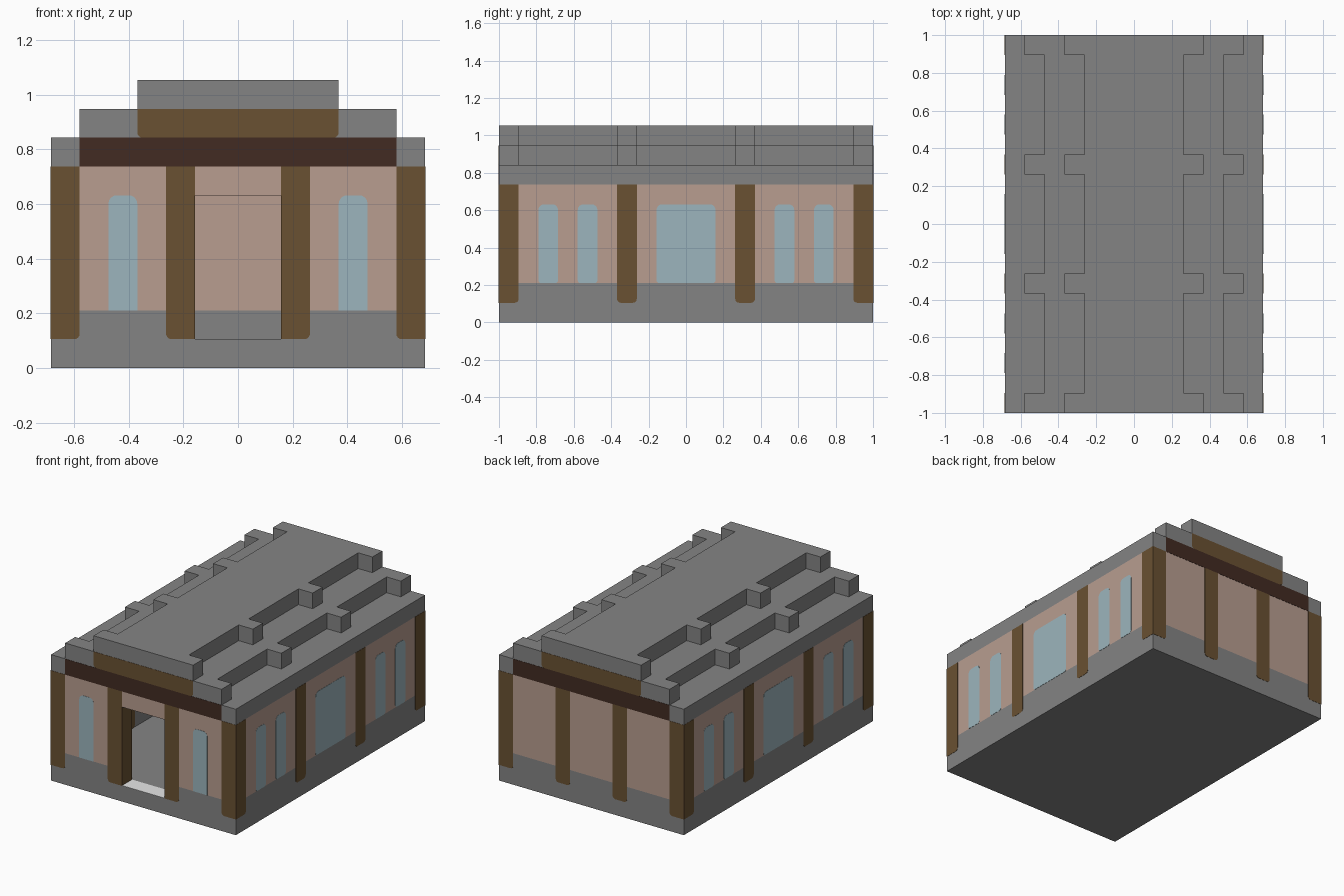
import bpy, bmesh
from math import pi, cos, sin
from mathutils import Matrix

cube = bpy.data.objects.get("Cube")
if cube:
    bpy.data.objects.remove(cube)

U = 2 / 19                      # building module
HX, HY = 6.5 * U, 9.5 * U       # half width, half length
E = 0.0015                      # how far painted plates stand proud


def material(name, *srgb):
    col = [((c / 255 + 0.055) / 1.055) ** 2.4 for c in srgb] + [1]
    m = bpy.data.materials.new(name)
    m.use_nodes = True
    m.diffuse_color = col
    m.node_tree.nodes["Principled BSDF"].inputs["Base Color"].default_value = col
    return m


STONE = material("grey stone", 132, 132, 132)
PLASTER = material("pink plaster", 184, 157, 144)
TIMBER = material("brown timber", 106, 81, 50)
DARK = material("dark brown timber", 66, 43, 34)
GLASS = material("pale blue glass", 156, 181, 189)
PALE = material("pale threshold", 248, 248, 248)


def prism(name, pts, levels, mats, frame=Matrix()):
    """Extrude an outline through the levels, one material per storey."""
    bm = bmesh.new()
    rings = [[bm.verts.new((u, v, w)) for u, v in pts] for w in levels]
    n = len(pts)
    bm.faces.new(rings[0][::-1])
    for k, (low, high) in enumerate(zip(rings, rings[1:])):
        for i in range(n):
            j = (i + 1) % n
            bm.faces.new((low[i], low[j], high[j], high[i])).material_index = k
    bm.faces.new(rings[-1]).material_index = len(mats) - 1
    bm.transform(frame)
    bmesh.ops.recalc_face_normals(bm, faces=bm.faces)
    me = bpy.data.meshes.new(name)
    bm.to_mesh(me)
    bm.free()
    for m in mats:
        me.materials.append(m)
    ob = bpy.data.objects.new(name, me)
    bpy.context.collection.objects.link(ob)
    return ob


def rect(u0, u1, v0, v1, radii=(0, 0, 0, 0)):
    """Rectangle with a radius per corner, from bottom left anticlockwise."""
    pts = []
    corners = [(u0, v0, 1, 1), (u1, v0, -1, 1), (u1, v1, -1, -1), (u0, v1, 1, -1)]
    for k, ((u, v, su, sv), r) in enumerate(zip(corners, radii)):
        if not r:
            pts.append((u, v))
            continue
        for s in range(5):
            a = pi + (k + s / 4) * pi / 2
            pts.append((u + su * r + r * cos(a), v + sv * r + r * sin(a)))
    return pts


def panel(name, side, outline, mat, depth=E):
    """Upright panel on one facade, slightly proud of the wall."""
    turn, dist = FACADES[side][:2]
    frame = Matrix.Rotation(turn, 4, 'Z') @ Matrix.Rotation(pi / 2, 4, 'X')
    return prism(f"{side}_{name}", outline, (dist - depth, dist + E), [mat], frame)


# Facade: turn, distance from centre, half width, inner column centre
FACADES = {
    "front": (0, HY, HX, 2 * U),
    "left": (pi / 2, HX, HY, 3 * U),
    "back": (pi, HY, HX, 2 * U),
    "right": (-pi / 2, HX, HY, 3 * U),
}

# Floor slab and the hollow walls with a gap for the doorway
prism("floor_slab", rect(-HX, HX, -HY, HY), (0, U), [STONE])
D = 1.55 * U
half = [(D, -HY), (HX, -HY), (HX, HY)]
inner = [(HX - U, HY - U), (HX - U, U - HY), (D, U - HY)]
mirror = lambda pts: [(-x, y) for x, y in reversed(pts)]
prism("walls", half + mirror(half) + mirror(inner) + inner,
      (U, 2 * U, 7 * U), [STONE, PLASTER])
prism("door_lintel", rect(-D, D, -HY, U - HY), (6 * U, 7 * U), [PLASTER])
prism("door_threshold", rect(-1.5 * U, 1.5 * U, -HY, U - HY), (U, U + E), [PALE])

# Columns: corner facings and full-depth intermediate posts
R = 0.02
for side, (turn, dist, h, mid) in FACADES.items():
    for s, label in ((-1, "a"), (1, "b")):
        a, b = sorted((s * (h + E), s * (h - U)))
        panel(f"corner_column_{label}", side,
              rect(a, b, U, 7 * U, (R if s > 0 else 0, R if s < 0 else 0, 0, 0)), TIMBER)
        c = s * mid
        round_in = 0 if side == "front" else R
        radii = (R, round_in, 0, 0) if s < 0 else (round_in, R, 0, 0)
        panel(f"column_{label}", side,
              rect(c - U / 2, c + U / 2, U, 7 * U, radii), TIMBER, U + E)

# Windows: centre and width in modules
WINDOWS = {"front": [(-4, 1), (4, 1)]}
WINDOWS["left"] = WINDOWS["right"] = [(-7, 1), (-5, 1), (0, 3), (5, 1), (7, 1)]
for side, row in WINDOWS.items():
    foot = 0 if side == "front" else 0.015
    for i, (c, w) in enumerate(row):
        panel(f"window_{i + 1}", side,
              rect((c - w / 2) * U, (c + w / 2) * U, 2 * U, 6 * U,
                   (foot, foot, 0.03, 0.03)), GLASS)

# Roof slab and two stepped tiers with projecting blocks along the sides
prism("roof_slab", rect(-HX, HX, -HY, HY), (7 * U, 8 * U), [STONE])
for name, wide, z in (("lower_roof_tier", 5.5, 8), ("upper_roof_tier", 3.5, 9)):
    edge = []
    for c in (-9, -3, 3, 9):
        edge += [((wide - 1) * U, (c - 0.5) * U), (wide * U, (c - 0.5) * U),
                 (wide * U, (c + 0.5) * U), ((wide - 1) * U, (c + 0.5) * U)]
    edge = edge[1:-1]
    prism(name, edge + mirror(edge), (z * U, (z + 1) * U), [STONE])

# Timber beams across the front and back gables
for side in ("front", "back"):
    panel("dark_beam", side, rect(-5.5 * U, 5.5 * U, 7 * U, 8 * U), DARK)
    panel("upper_beam", side, rect(-3.5 * U, 3.5 * U, 8 * U, 9 * U, (R, R, 0, 0)), TIMBER)
